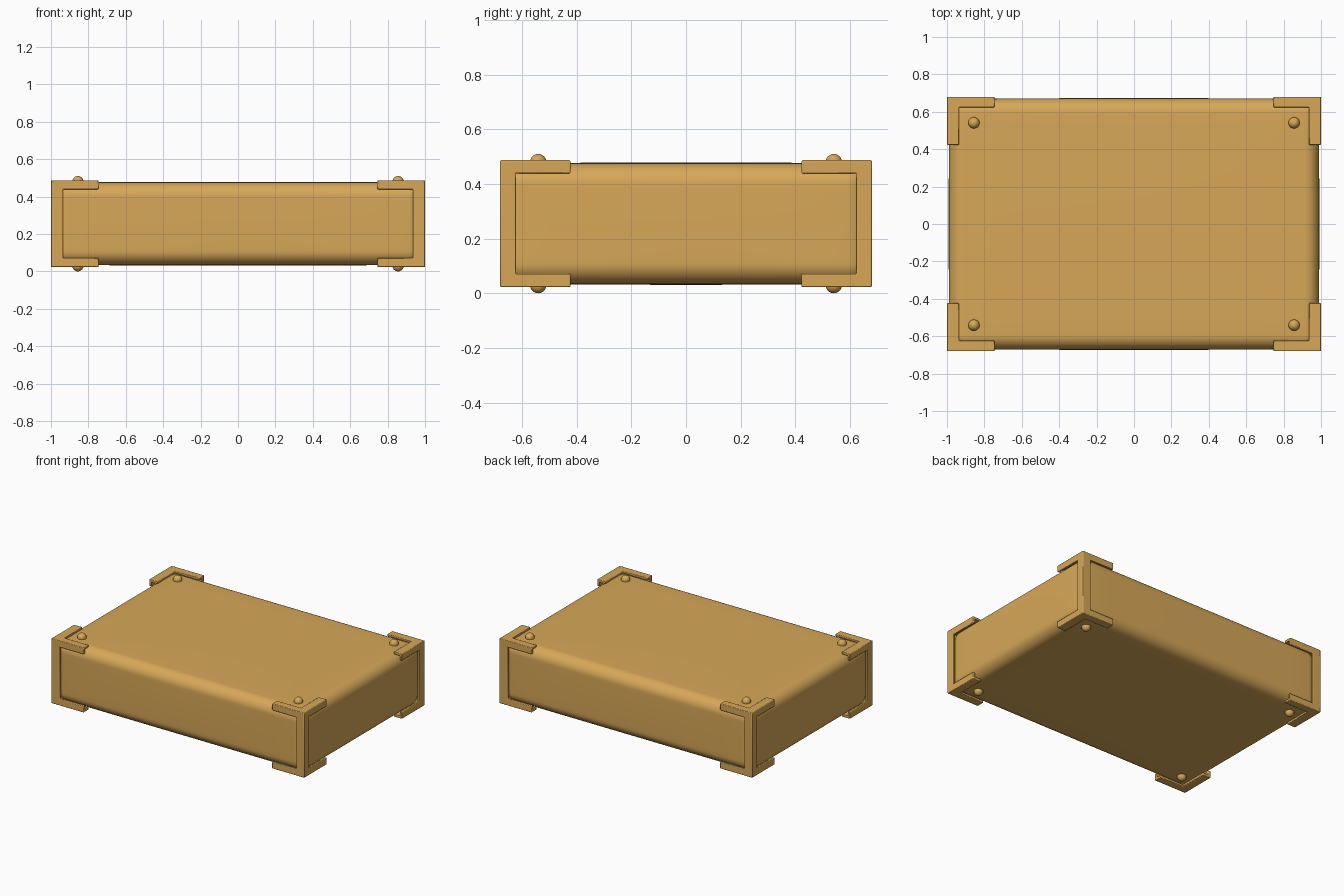
import bpy, bmesh, math
from mathutils import Vector

if "Cube" in bpy.data.objects:
    bpy.data.objects.remove(bpy.data.objects["Cube"])

brass = bpy.data.materials.new("warm_tan")
brass.diffuse_color = (0.68, 0.39, 0.098, 1)
brass.use_nodes = True
brass.node_tree.nodes["Principled BSDF"].inputs["Base Color"].default_value = brass.diffuse_color
MID = 0.255  # height of the centre plane


def finish(name, bm, angle=30):
    bmesh.ops.recalc_face_normals(bm, faces=bm.faces)
    mesh = bpy.data.meshes.new(name)
    bm.to_mesh(mesh)
    bm.free()
    mesh.materials.append(brass)
    ob = bpy.data.objects.new(name, mesh)
    bpy.context.collection.objects.link(ob)
    bpy.ops.object.select_all(action='DESELECT')
    ob.select_set(True)
    bpy.context.view_layer.objects.active = ob
    bpy.ops.object.shade_smooth_by_angle(angle=math.radians(angle))
    return ob


# Case body: rounded box with slightly bulging sides
half, r = Vector((0.987, 0.669, 0.22)), 0.075
bm = bmesh.new()
bmesh.ops.create_cube(bm, size=2)
bmesh.ops.subdivide_edges(bm, edges=bm.edges[:], cuts=23, use_grid_fill=True)
for v in bm.verts:
    core = Vector([max(-1, min(1, c * 2)) for c in v.co])
    off = Vector([math.copysign(math.tan(max(0, abs(c) - 0.5) * math.pi / 2), c) for c in v.co])
    p = Vector([core[i] * (half[i] - r) for i in range(3)]) + off.normalized() * r
    f = [1 - (p[i] / half[i]) ** 2 for i in range(3)]
    for i in range(3):
        p[i] += 0.004 * p[i] / half[i] * f[i - 1] * f[i - 2]
    v.co = p + Vector((0, 0, MID))
finish("case_body", bm, 60)


# Corner guards: thin angle-section shells built from a cell grid
T, H, Z0 = 0.018, 0.464, 0.023
U = [0, T, 0.065, 0.255]
V = [0, T, 0.056, 0.257]
W = [0, T, 0.048, H - 0.048, H - T, H]


def filled(i, j, k):
    if not (0 <= i < 3 and 0 <= j < 3 and 0 <= k < 5):
        return False
    k = min(k, 4 - k)
    pairs = ((i, j), (i, k), (j, k))
    return any(max(a, b) < 2 and min(a, b) == 0 for a, b in pairs)


def corner_guard(name, sx, sy):
    bm = bmesh.new()
    verts = {}

    def vert(n):
        if n not in verts:
            verts[n] = bm.verts.new((sx * (1 - U[n[0]]), sy * (0.68 - V[n[1]]), Z0 + W[n[2]]))
        return verts[n]

    for i in range(3):
        for j in range(3):
            for k in range(5):
                if not filled(i, j, k):
                    continue
                for axis in range(3):
                    for side in (0, 1):
                        near = [i, j, k]
                        near[axis] += 2 * side - 1
                        if filled(*near):
                            continue
                        quad = []
                        for a, b in ((0, 0), (1, 0), (1, 1), (0, 1)):
                            n = [i, j, k]
                            n[axis] += side
                            n[(axis + 1) % 3] += a
                            n[(axis + 2) % 3] += b
                            quad.append(vert(tuple(n)))
                        bm.faces.new(quad)
    bmesh.ops.recalc_face_normals(bm, faces=bm.faces)
    bmesh.ops.dissolve_limit(bm, angle_limit=0.01, verts=bm.verts, edges=bm.edges)
    ob = finish(name, bm)
    bev = ob.modifiers.new("soft_edges", 'BEVEL')
    bev.width, bev.segments, bev.limit_method = 0.004, 2, 'ANGLE'


# Round rivets above and below, one pair beside each guard
for sx, a in ((-1, "left"), (1, "right")):
    for sy, b in ((-1, "front"), (1, "back")):
        corner_guard(f"corner_guard_{a}_{b}", sx, sy)
        for sz, c in ((-1, "bottom"), (1, "top")):
            bm = bmesh.new()
            bmesh.ops.create_uvsphere(bm, u_segments=24, v_segments=12, radius=0.03)
            bmesh.ops.translate(bm, verts=bm.verts, vec=(sx * 0.856, sy * 0.541, MID + sz * 0.225))
            finish(f"rivet_{a}_{b}_{c}", bm, 60)
